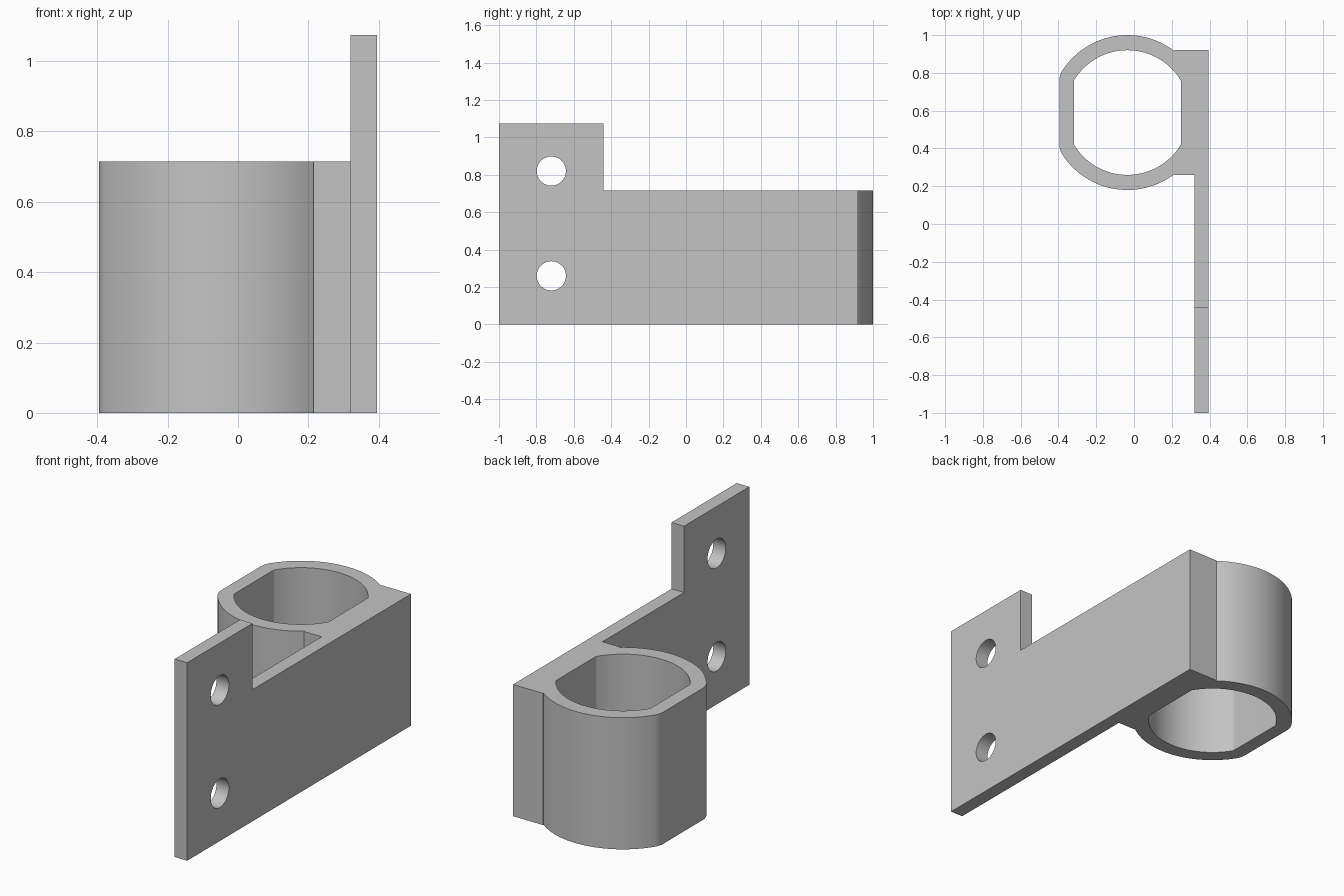
import bpy
import bmesh
from math import sin, cos, acos, atan2, sqrt, pi, radians
from mathutils import Vector, Matrix

if "Cube" in bpy.data.objects:
    bpy.data.objects.remove(bpy.data.objects["Cube"], do_unlink=True)

CX, CY = -0.035, 0.59           # centre of the clamp ring
HEIGHT, TAB_TOP = 0.715, 1.075
PLATE_IN, PLATE_OUT = 0.32, 0.395
BLOCK_X = 0.215

grey = bpy.data.materials.new("plain grey")
grey.use_nodes = True
grey.diffuse_color = (0.55, 0.55, 0.55, 1)
grey.node_tree.nodes["Principled BSDF"].inputs["Base Color"].default_value = grey.diffuse_color


def arc(cx, cy, radius, start, end, steps):
    return [(cx + radius * cos(start + (end - start) * i / steps),
             cy + radius * sin(start + (end - start) * i / steps))
            for i in range(steps + 1)]


def upper_left(radius, half_width, fillet, start):
    """Arc from a start angle round to the flat left side, with a soft corner."""
    fx = fillet - half_width
    fy = sqrt((radius - fillet) ** 2 - fx ** 2)
    turn = atan2(fy, fx)
    return (arc(0, 0, radius, start, turn, 28)
            + arc(fx, fy, fillet, turn, pi, 8)[1:])


def left_side(points):
    """Mirror the upper half downward and move it to the ring centre."""
    full = points + [(x, -y) for x, y in reversed(points)]
    return [(x + CX, y + CY) for x, y in full]


def prism(name, points, z0, z1):
    bm = bmesh.new()
    face = bm.faces.new([bm.verts.new((x, y, z0)) for x, y in points])
    top = bmesh.ops.extrude_face_region(bm, geom=[face])["geom"]
    bmesh.ops.translate(bm, vec=Vector((0, 0, z1 - z0)),
                        verts=[v for v in top if isinstance(v, bmesh.types.BMVert)])
    bmesh.ops.recalc_face_normals(bm, faces=bm.faces)
    mesh = bpy.data.meshes.new(name)
    bm.to_mesh(mesh)
    bm.free()
    mesh.materials.append(grey)
    obj = bpy.data.objects.new(name, mesh)
    bpy.context.collection.objects.link(obj)
    return obj


def cut(target, cutter):
    cutter.hide_render = True
    bpy.context.view_layer.objects.active = target
    mod = target.modifiers.new("cut", 'BOOLEAN')
    mod.operation = 'DIFFERENCE'
    mod.solver = 'EXACT'
    mod.object = cutter
    bpy.ops.object.modifier_apply(modifier=mod.name)
    bpy.data.objects.remove(cutter, do_unlink=True)


# Footprint of the plate, thick block and outer ring in one piece
ring = left_side(upper_left(0.41, 0.36, 0.1, acos((BLOCK_X - CX) / 0.41)))
footprint = ([(PLATE_IN, -1), (PLATE_OUT, -1), (PLATE_OUT, 0.92), (BLOCK_X, 0.92)]
             + ring + [(BLOCK_X, 0.26), (PLATE_IN, 0.26)])
bracket = prism("clamp_bracket", footprint, 0, TAB_TOP)

# Lower everything except the raised mounting tab
cut(bracket, prism("height_cutter", [(-1, -0.44), (1, -0.44), (1, 2), (-1, 2)], HEIGHT, 2))

# Flat-sided bore
half = left_side(upper_left(0.33, 0.283, 0.02, pi / 2))
bore = half + [(2 * CX - x, y) for x, y in reversed(half[1:-1])]
cut(bracket, prism("bore_cutter", bore, -0.5, 1.5))

# Two screw holes through the plate
for z in (0.26, 0.82):
    hole = prism("hole_cutter", arc(0, 0, 0.078, 0, 2 * pi, 48)[:-1], -0.3, 0.3)
    hole.data.transform(Matrix.Translation((0.36, -0.72, z)) @ Matrix.Rotation(pi / 2, 4, 'Y'))
    cut(bracket, hole)

bpy.ops.object.select_all(action='DESELECT')
bracket.select_set(True)
bpy.context.view_layer.objects.active = bracket
bpy.ops.object.shade_smooth_by_angle(angle=radians(25))
